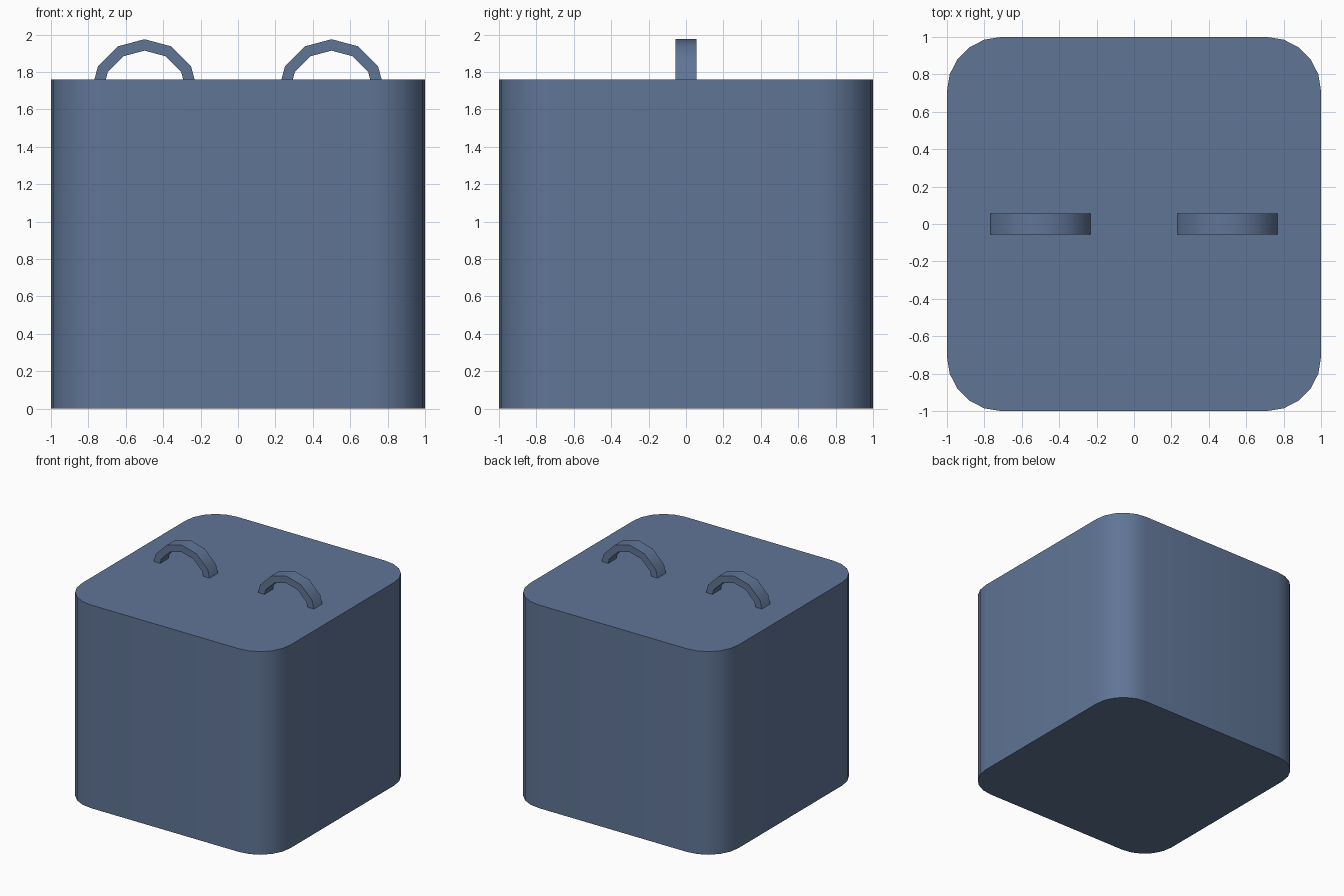
import bpy, math

if "Cube" in bpy.data.objects:
    bpy.data.objects.remove(bpy.data.objects["Cube"])

steel = bpy.data.materials.new("slate blue")
steel.diffuse_color = (0.117, 0.178, 0.305, 1)
steel.use_nodes = True
steel.node_tree.nodes["Principled BSDF"].inputs["Base Color"].default_value = steel.diffuse_color


def add_mesh(name, verts, faces):
    mesh = bpy.data.meshes.new(name)
    mesh.from_pydata(verts, [], faces)
    mesh.materials.append(steel)
    obj = bpy.data.objects.new(name, mesh)
    bpy.context.collection.objects.link(obj)
    bpy.ops.object.select_all(action='DESELECT')
    obj.select_set(True)
    bpy.context.view_layer.objects.active = obj
    bpy.ops.object.shade_smooth_by_angle(angle=math.radians(35))
    return obj


# Body: rounded square prism
R, H, SEG = 0.29, 1.76, 5
outline = []
for q, (sx, sy) in enumerate([(1, 1), (-1, 1), (-1, -1), (1, -1)]):
    for i in range(SEG + 1):
        a = math.radians(90 * (q + i / SEG))
        outline.append((sx * (1 - R) + R * math.cos(a), sy * (1 - R) + R * math.sin(a)))
n = len(outline)
verts = [(x, y, z) for z in (0, H) for x, y in outline]
faces = [(i, (i + 1) % n, n + (i + 1) % n, n + i) for i in range(n)]
faces += [tuple(reversed(range(n))), tuple(range(n, 2 * n))]
add_mesh("body", verts, faces)

# Handles: square-section half rings, feet sunk into the lid
RO, RI, ZC, HALF, STEPS = 0.287, 0.226, 1.688, 0.057, 6
for side, cx in (("left", -0.5), ("right", 0.5)):
    verts, faces = [], []
    for i in range(STEPS + 1):
        a = math.pi * i / STEPS
        for r, y in ((RO, -HALF), (RO, HALF), (RI, HALF), (RI, -HALF)):
            verts.append((cx + r * math.cos(a), y, ZC + r * math.sin(a)))
    for i in range(STEPS):
        for k in range(4):
            b, c = i * 4 + k, i * 4 + (k + 1) % 4
            faces.append((b, c, c + 4, b + 4))
    faces += [(3, 2, 1, 0), tuple(range(STEPS * 4, STEPS * 4 + 4))]
    add_mesh(side + "_handle", verts, faces)
